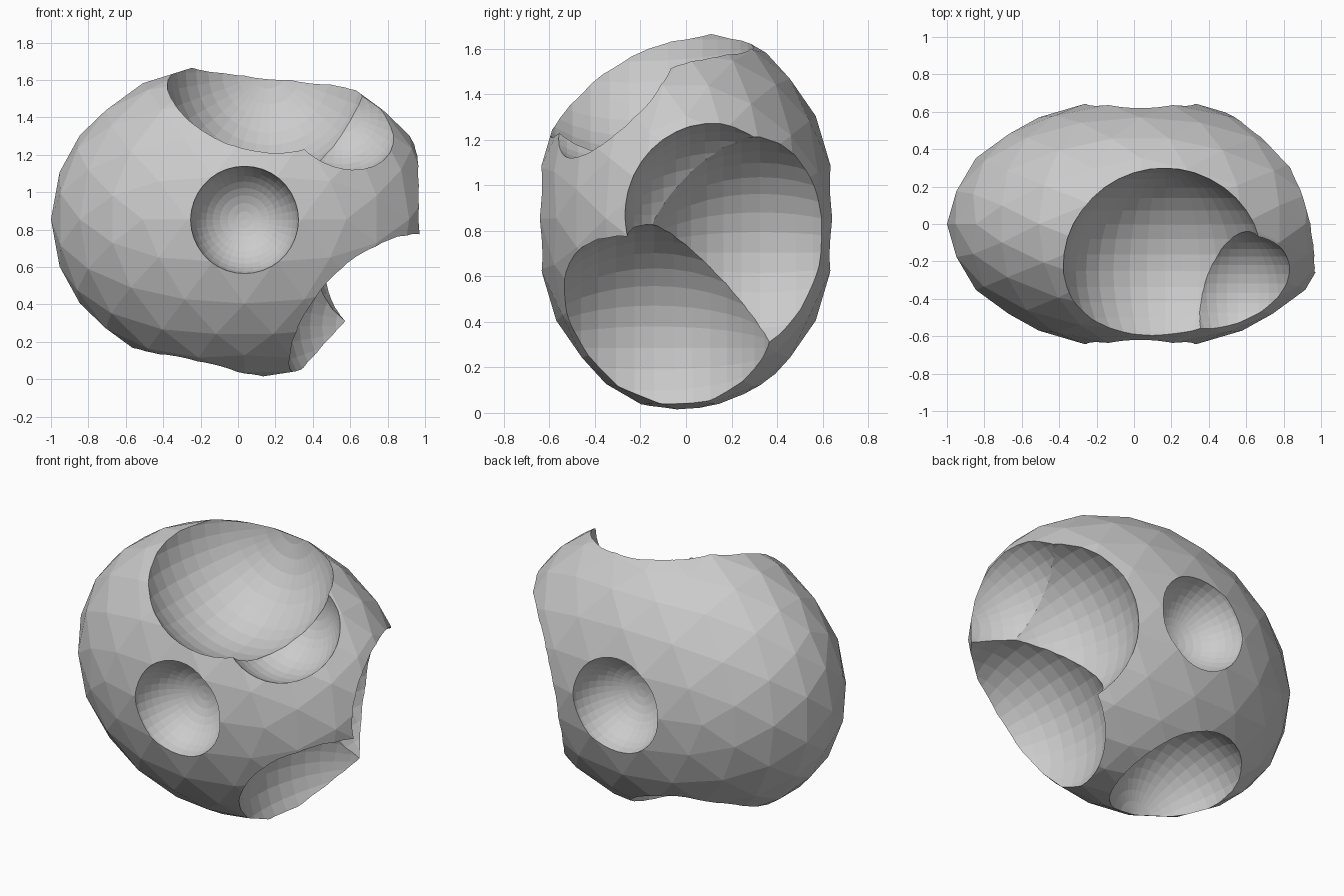
import bpy, bmesh, math
from mathutils import Matrix

if "Cube" in bpy.data.objects:
    bpy.data.objects.remove(bpy.data.objects["Cube"])

CENTRE = (0.035, 0.0, 0.855)

# Faceted ellipsoid body: an icosphere turned so an edge faces +x
bm = bmesh.new()
bmesh.ops.create_icosphere(bm, subdivisions=3, radius=1.0)
turn = Matrix.Rotation(math.radians(58.283), 4, 'Y')
stretch = Matrix.Diagonal((1.035, 0.67, 0.855, 1.0))
bm.transform(Matrix.Translation(CENTRE) @ stretch @ turn)
mesh = bpy.data.meshes.new("rock_body")
bm.to_mesh(mesh)
bm.free()
body = bpy.data.objects.new("rock_body", mesh)
bpy.context.collection.objects.link(body)

# Craters: centre on the surface, and radius
CRATERS = {
    "front_crater": ((0.035, -0.66, 0.852), 0.29),
    "back_crater": ((0.035, 0.66, 0.852), 0.29),
    "large_top_crater": ((0.165, -0.25, 1.64), 0.55),
    "small_top_crater": ((0.555, -0.37, 1.42), 0.335),
    "lower_side_crater": ((0.77, -0.14, 0.285), 0.545),
    "rear_side_crater": ((0.90, 0.325, 0.705), 0.515),
    "upper_side_crater": ((1.04, 0.15, 0.87), 0.425),
    "bottom_crater": ((-0.22, 0.16, 0.045), 0.41),
}


def make_cutter(name, centre, radius):
    """Faceted ball with its poles along y, used to scoop out a crater."""
    b = bmesh.new()
    bmesh.ops.create_uvsphere(b, u_segments=36, v_segments=20, radius=radius)
    b.transform(Matrix.Translation(centre) @ Matrix.Rotation(math.pi / 2, 4, 'X'))
    m = bpy.data.meshes.new(name)
    b.to_mesh(m)
    b.free()
    ob = bpy.data.objects.new(name, m)
    bpy.context.collection.objects.link(ob)
    ob.hide_render = True
    return ob


# Scoop each crater out of the body
cutters = []
for name, (centre, radius) in CRATERS.items():
    cutter = make_cutter(name, centre, radius)
    cutters.append(cutter)
    mod = body.modifiers.new(name, 'BOOLEAN')
    mod.operation = 'DIFFERENCE'
    mod.solver = 'EXACT'
    mod.object = cutter

# Bake the result and drop the cutters
bpy.context.view_layer.update()
graph = bpy.context.evaluated_depsgraph_get()
baked = bpy.data.meshes.new_from_object(body.evaluated_get(graph))
body.modifiers.clear()
body.data = baked
for cutter in cutters:
    bpy.data.objects.remove(cutter, do_unlink=True)
